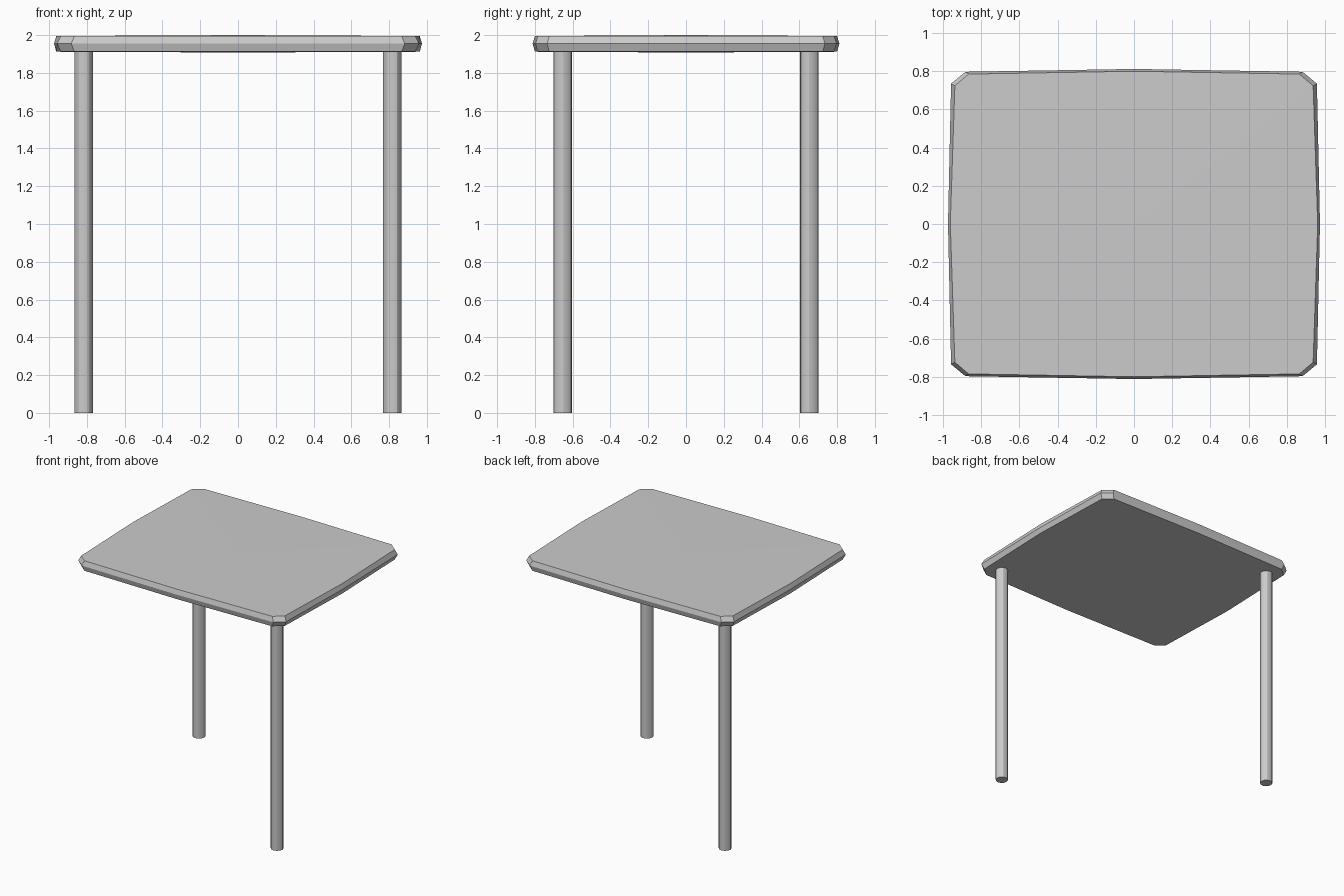
import bpy, bmesh

if "Cube" in bpy.data.objects:
    bpy.data.objects.remove(bpy.data.objects["Cube"])


def outline(mid_x, mid_y, side, end):
    """Bowed rectangle with chamfered corners, counter-clockwise."""
    (sx, sy), (ex, ey) = side, end
    return [(mid_x, 0), (sx, sy), (ex, ey), (0, mid_y), (-ex, ey), (-sx, sy),
            (-mid_x, 0), (-sx, -sy), (-ex, -ey), (0, -mid_y), (ex, -ey), (sx, -sy)]


# Table top: widest in the middle, bevelled to slightly domed faces
inner = outline(0.962, 0.80, (0.938, 0.724), (0.866, 0.785))
outer = outline(0.974, 0.812, (0.958, 0.735), (0.883, 0.797))
bm = bmesh.new()
rings = [[bm.verts.new((x, y, z)) for x, y in pts]
         for pts, z in ((inner, 1.912), (outer, 1.955), (inner, 1.995))]
n = len(inner)
for low, high in zip(rings, rings[1:]):
    for i in range(n):
        j = (i + 1) % n
        bm.faces.new((low[i], low[j], high[j], high[i]))
for ring, z in ((rings[0], 1.908), (rings[2], 2.0)):
    centre = bm.verts.new((0, 0, z))
    for i in range(n):
        bm.faces.new((ring[i], ring[(i + 1) % n], centre))
bmesh.ops.recalc_face_normals(bm, faces=bm.faces)
mesh = bpy.data.meshes.new("table_top")
bm.to_mesh(mesh)
bm.free()
bpy.context.collection.objects.link(bpy.data.objects.new("table_top", mesh))

# Two legs on opposite corners
for name, s in (("front_right_leg", 1), ("back_left_leg", -1)):
    bpy.ops.mesh.primitive_cylinder_add(vertices=12, radius=0.049, depth=1.93,
                                        location=(0.817 * s, -0.652 * s, 0.965))
    leg = bpy.context.object
    leg.name = name
    bpy.ops.object.shade_smooth_by_angle()
